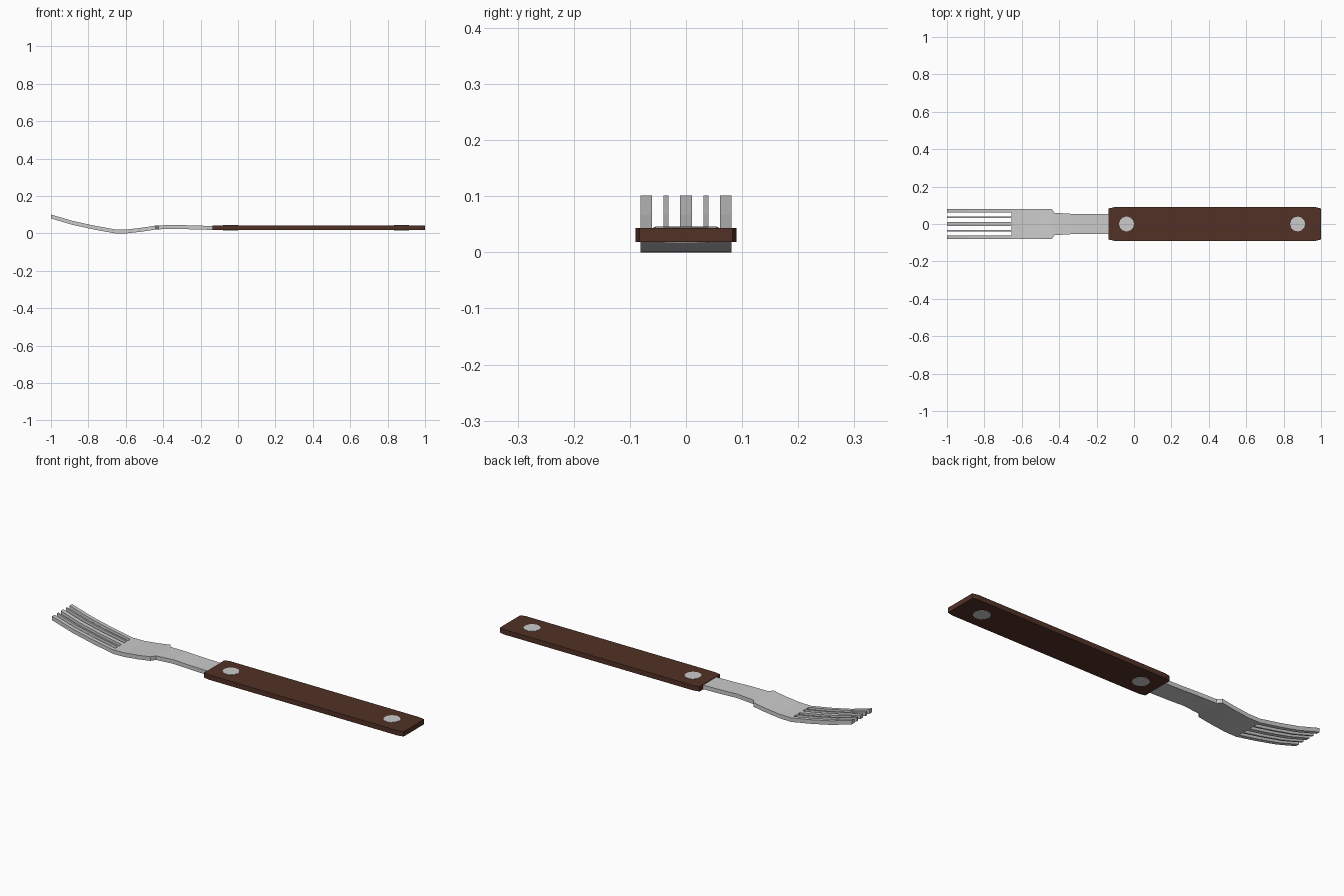
import bpy, bmesh, math

if "Cube" in bpy.data.objects:
    bpy.data.objects.remove(bpy.data.objects["Cube"])


def finish(bm, name, mat=None):
    bmesh.ops.recalc_face_normals(bm, faces=bm.faces[:])
    me = bpy.data.meshes.new(name)
    bm.to_mesh(me)
    bm.free()
    ob = bpy.data.objects.new(name, me)
    bpy.context.collection.objects.link(ob)
    if mat:
        me.materials.append(mat)
    return ob


def thicken(bm, depth):
    # extrude all faces straight up or down by depth
    res = bmesh.ops.extrude_face_region(bm, geom=bm.faces[:], use_keep_orig=True)
    verts = [g for g in res["geom"] if isinstance(g, bmesh.types.BMVert)]
    bmesh.ops.translate(bm, verts=verts, vec=(0, 0, depth))


# Fork metal: stations (x, top z, half width), split across into tines and gaps
stations = [(-1.0, 0.101, 0.081), (-0.885, 0.067, 0.081), (-0.77, 0.042, 0.081),
            (-0.655, 0.021, 0.081), (-0.59, 0.022, 0.081), (-0.51, 0.031, 0.081),
            (-0.44, 0.042, 0.081), (-0.425, 0.043, 0.06), (-0.33, 0.046, 0.054),
            (-0.23, 0.042, 0.054), (-0.08, 0.039, 0.054)]
half = [0.011, 0.031, 0.040, 0.061, 0.081]
breaks = [-y for y in reversed(half)] + half
bm = bmesh.new()
grid = [[bm.verts.new((x, y * w / 0.081, z)) for y in breaks] for x, z, w in stations]
for i in range(len(stations) - 1):
    for j in range(len(breaks) - 1):
        if i < 3 and j % 2 == 1:      # open gap between tines
            continue
        bm.faces.new((grid[i][j], grid[i + 1][j], grid[i + 1][j + 1], grid[i][j + 1]))
thicken(bm, -0.021)
finish(bm, "fork_head_and_neck")

# Wooden handle: long slab with clipped corners
wood = bpy.data.materials.new("dark_wood")
wood.diffuse_color = (0.085, 0.031, 0.02, 1)
wood.use_nodes = True
wood.node_tree.nodes["Principled BSDF"].inputs["Base Color"].default_value = wood.diffuse_color
x0, x1, w, cx, cy = -0.135, 1.0, 0.09, 0.03, 0.007
outline = [(x0, -w + cy), (x0 + cx, -w), (x1 - cx, -w), (x1, -w + cy),
           (x1, w - cy), (x1 - cx, w), (x0 + cx, w), (x0, w - cy)]
bm = bmesh.new()
bm.faces.new([bm.verts.new((x, y, 0.018)) for x, y in outline])
thicken(bm, 0.025)
finish(bm, "handle", wood)

# Rivets passing through the handle
for name, x in (("front_rivet", -0.04), ("rear_rivet", 0.875)):
    bm = bmesh.new()
    bmesh.ops.create_cone(bm, cap_ends=True, segments=12, radius1=0.04, radius2=0.04, depth=0.028)
    bmesh.ops.translate(bm, verts=bm.verts[:], vec=(x, 0, 0.0305))
    finish(bm, name)
